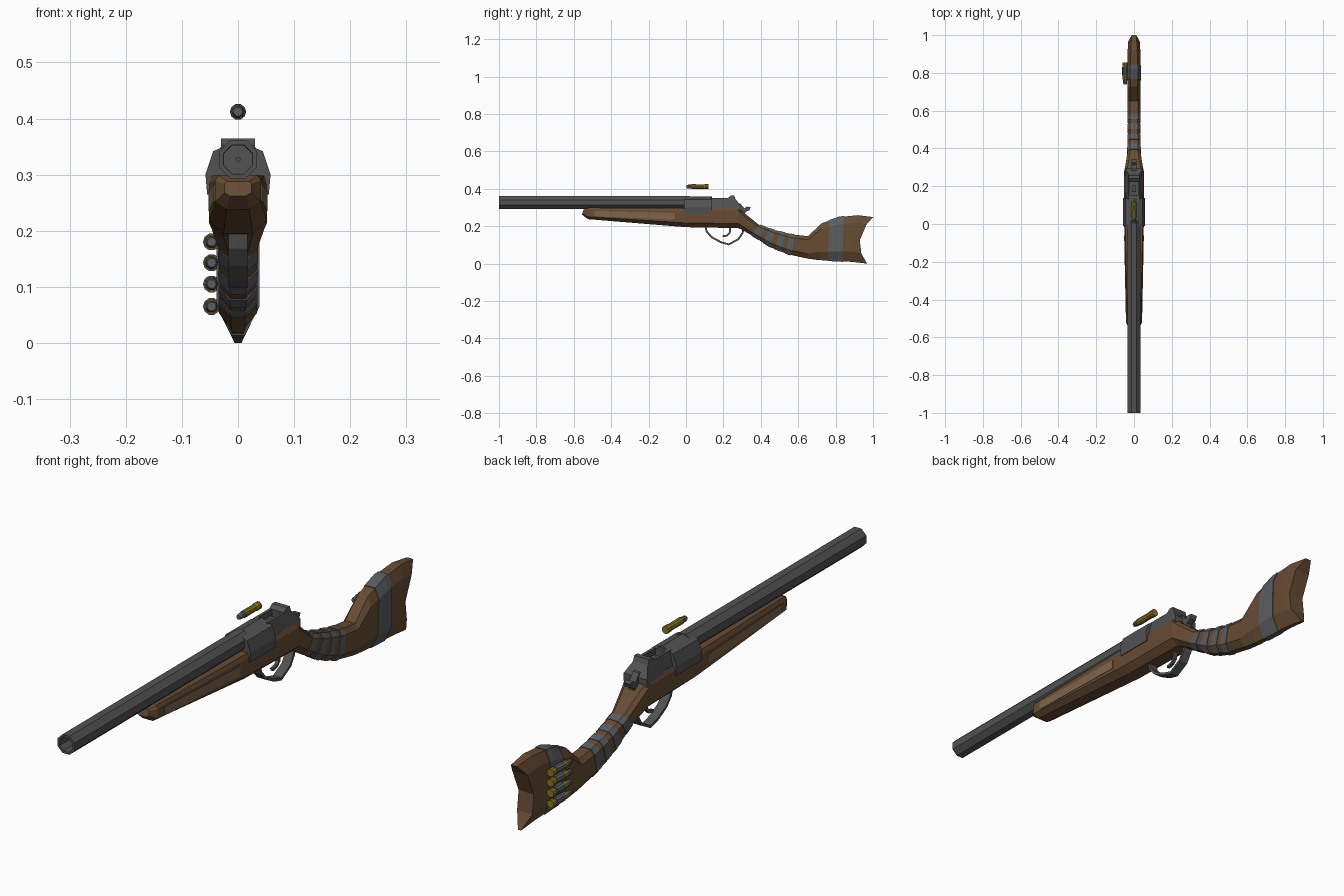
import bpy, bmesh, math

if "Cube" in bpy.data.objects:
    bpy.data.objects.remove(bpy.data.objects["Cube"])


def material(name, rgb):
    m = bpy.data.materials.new(name)
    m.diffuse_color = (*rgb, 1)
    m.use_nodes = True
    m.node_tree.nodes["Principled BSDF"].inputs["Base Color"].default_value = m.diffuse_color
    return m


WOOD = material("brown wood", (0.135, 0.072, 0.034))
PALE = material("pale wood", (0.21, 0.13, 0.07))
STEEL = material("dark steel", (0.085, 0.085, 0.087))
STRAP = material("grey strap", (0.105, 0.11, 0.118))
BRASS = material("brass", (0.25, 0.18, 0.015))


def make(name, verts, faces, *mats):
    mesh = bpy.data.meshes.new(name)
    mesh.from_pydata(verts, [], faces)
    bm = bmesh.new()
    bm.from_mesh(mesh)
    bmesh.ops.recalc_face_normals(bm, faces=bm.faces)
    bm.to_mesh(mesh)
    bm.free()
    for m in mats:
        mesh.materials.append(m)
    ob = bpy.data.objects.new(name, mesh)
    bpy.context.collection.objects.link(ob)
    return ob


def bridge(rings, n, closed=False):
    """Quads joining consecutive rings of n points."""
    last = rings if closed else rings - 1
    return [(a * n + i, a * n + (i + 1) % n, (a + 1) % rings * n + (i + 1) % n, (a + 1) % rings * n + i)
            for a in range(last) for i in range(n)]


def lathe(name, profile, sides, centre, *mats, turn=0.0, closed=False):
    """Revolve (y, radius) points round an axis along y."""
    cx, cy, cz = centre
    verts = [(cx + r * math.cos(2 * math.pi * (i + turn) / sides), cy + y,
              cz + r * math.sin(2 * math.pi * (i + turn) / sides))
             for y, r in profile for i in range(sides)]
    k = len(profile)
    faces = bridge(k, sides, closed)
    if not closed:
        faces += [tuple(range(sides)), tuple(range((k - 1) * sides, k * sides))]
    return make(name, verts, faces, *mats)


def plate(name, outline, half, mat, taper=None):
    """Side outline (y, z) given thickness across x; taper gives half width from z."""
    n = len(outline)
    w = taper or (lambda z: half)
    verts = [(s * w(z), y, z) for s in (-1, 1) for y, z in outline]
    return make(name, verts, bridge(2, n) + [tuple(range(n)), tuple(range(n, 2 * n))], mat)


# Stock: top y,z / bottom y,z / half width / top and bottom width ratios / end bow
STATIONS = [
    (-0.548, 0.288, -0.556, 0.262, 0.024, 0.8, 0.6, 0),
    (-0.525, 0.299, -0.525, 0.238, 0.041, 0.85, 0.5, 0),
    (0.0, 0.298, 0.0, 0.195, 0.052, 0.9, 0.5, 0),
    (0.28, 0.302, 0.28, 0.19, 0.052, 0.8, 0.5, 0),
    (0.305, 0.276, 0.295, 0.183, 0.047, 0.7, 0.5, 0),
    (0.39, 0.208, 0.345, 0.155, 0.034, 0.6, 0.45, 0),
    (0.48, 0.178, 0.45, 0.088, 0.033, 0.6, 0.4, 0),
    (0.57, 0.156, 0.545, 0.05, 0.033, 0.6, 0.4, 0),
    (0.652, 0.147, 0.65, 0.027, 0.034, 0.6, 0.35, 0),
    (0.727, 0.217, 0.71, 0.019, 0.035, 0.55, 0.3, 0),
    (0.82, 0.249, 0.82, 0.014, 0.035, 0.55, 0.3, 0),
    (0.92, 0.259, 0.895, 0.009, 0.034, 0.5, 0.25, -0.01),
    (1.0, 0.249, 0.968, 0.0, 0.031, 0.4, 0.2, -0.055),
]


def station(s):
    i = min(int(s), len(STATIONS) - 2)
    f = s - i
    return [a + (b - a) * f for a, b in zip(STATIONS[i], STATIONS[i + 1])]


def section(s, grow=0.0):
    yt, zt, yb, zb, w, tw, bw, bow = station(s)
    g = grow / (zt - zb)
    half = [(-g, bw), (0.22, 1), (0.5, 1), (0.84, 1), (1 + g, tw)]
    pts = [((w + grow) * k, yb + (yt - yb) * t + bow * 4 * max(t * (1 - t), 0), zb + (zt - zb) * t)
           for t, k in half]
    return pts + [(-x, y, z) for x, y, z in reversed(pts)]


def loft(name, params, mat, grow=0.0):
    verts = [p for s in params for p in section(s, grow)]
    faces = bridge(len(params), 10)
    for base in (0, (len(params) - 1) * 10):
        faces += [(base + i, base + i + 1, base + 8 - i, base + 9 - i) for i in range(4)]
    return make(name, verts, faces, mat)


loft("stock", list(range(len(STATIONS))), WOOD)

# Grip wraps and the wide butt strap follow the stock section
for k, c in enumerate((5.22, 5.82, 6.42, 7.0)):
    lo, hi = c - 0.17, c + 0.17
    loft(f"grip_band_{k + 1}", [lo] + [i for i in (5, 6, 7) if lo < i < hi] + [hi], STRAP, 0.002)
loft("butt_strap", [9.43, 10, 10.25], STRAP, 0.003)

# Pale inlays along both sides of the fore-end
for side, label in ((1, "right"), (-1, "left")):
    verts = []
    for out in (-0.004, 0.0015):
        for s, t in ((1.067, 0.28), (1.886, 0.36), (1.886, 0.72), (1.067, 0.74)):
            yt, zt, yb, zb, w = station(s)[:5]
            verts.append((side * (w + out), yb, zb + (zt - zb) * t))
    make(f"{label}_inlay", verts, bridge(2, 4) + [(0, 1, 2, 3), (4, 5, 6, 7)], PALE)

# Octagonal barrel with an open bore
R = 0.034 / math.cos(math.pi / 8)
lathe("barrel", [(-1, R), (0.02, R), (0.02, 0.004), (-0.88, 0.004), (-0.88, 0.027), (-1, 0.028)],
      8, (0, 0, 0.327), STEEL, turn=0.5, closed=True)

# Breech drum with flat-sided lower edges
drum = [(0, 0.36), (0.044, 0.342), (0.058, 0.30), (0.055, 0.265)]
ring = drum + [(-x, z) for x, z in reversed(drum[1:])]
n = len(ring)
make("breech_drum", [(x, y, z) for y in (-0.01, 0.138) for x, z in ring],
     bridge(2, n) + [tuple(range(n)), tuple(range(n, 2 * n))], STEEL)

# Rear frame, tapered upward, with a slot cut in its top
frame = plate("rear_frame", [(0.13, 0.28), (0.13, 0.352), (0.225, 0.352), (0.24, 0.364), (0.258, 0.364),
                             (0.265, 0.345), (0.295, 0.308), (0.295, 0.28)], 0, STEEL,
              taper=lambda z: 0.048 if z < 0.315 else 0.03)
cutter = plate("slot_cutter", [(0.15, 0.325), (0.225, 0.325), (0.225, 0.4), (0.15, 0.4)], 0.02, STEEL)
cutter.hide_render = True
cutter.hide_viewport = True
cut = frame.modifiers.new("slot", "BOOLEAN")
cut.object = cutter
cut.solver = "EXACT"
plate("slot_block", [(0.17, 0.32), (0.17, 0.338), (0.205, 0.338), (0.205, 0.32)], 0.011, STEEL)

# Hammer
plate("hammer", [(0.27, 0.25), (0.27, 0.325), (0.29, 0.322), (0.312, 0.295), (0.325, 0.305), (0.345, 0.302),
                 (0.338, 0.285), (0.318, 0.276), (0.312, 0.25)], 0.013, STEEL)


def ribbon(name, path, thick, half):
    """Bent strip: path of (y, z) given thickness toward its inside."""
    inner = []
    for i, (y, z) in enumerate(path):
        a, b = path[max(i - 1, 0)], path[min(i + 1, len(path) - 1)]
        d = math.hypot(b[0] - a[0], b[1] - a[1])
        inner.append((y - (b[1] - a[1]) / d * thick, z + (b[0] - a[0]) / d * thick))
    verts = [(x, *p) for o, q in zip(path, inner) for x, p in ((-half, o), (half, o), (half, q), (-half, q))]
    m = len(path)
    return make(name, verts, bridge(m, 4) + [(0, 1, 2, 3), tuple(range(4 * m - 4, 4 * m))], STEEL)


# Trigger guard and trigger
ribbon("trigger_guard", [(0.098, 0.2), (0.107, 0.168), (0.135, 0.137), (0.185, 0.11), (0.23, 0.098),
                         (0.285, 0.128), (0.308, 0.165), (0.312, 0.19)], 0.01, 0.017)
ribbon("trigger", [(0.197, 0.141), (0.222, 0.146), (0.238, 0.163), (0.243, 0.2)], 0.01, 0.006)


def cartridge(name, x, y, z):
    ob = lathe(name, [(0, 0.008), (0.008, 0.0105), (0.028, 0.0115), (0.028, 0.0135), (0.095, 0.0125),
                      (0.1, 0.0145), (0.118, 0.0145)], 10, (x, y, z), BRASS, STRAP)
    for p in ob.data.polygons:  # grey tip in front of the case
        p.material_index = 1 if p.center.y < y + 0.025 else 0


# Loose cartridge above, four more in loops on the left of the butt
cartridge("loose_cartridge", 0, 0.002, 0.412)
for k, z in enumerate((0.18, 0.143, 0.105, 0.065)):
    cartridge(f"butt_cartridge_{k + 1}", -0.047, 0.738, z)
    lathe(f"cartridge_loop_{k + 1}", [(0.785, 0.0155), (0.832, 0.0155)], 10, (-0.047, 0, z), STRAP)
